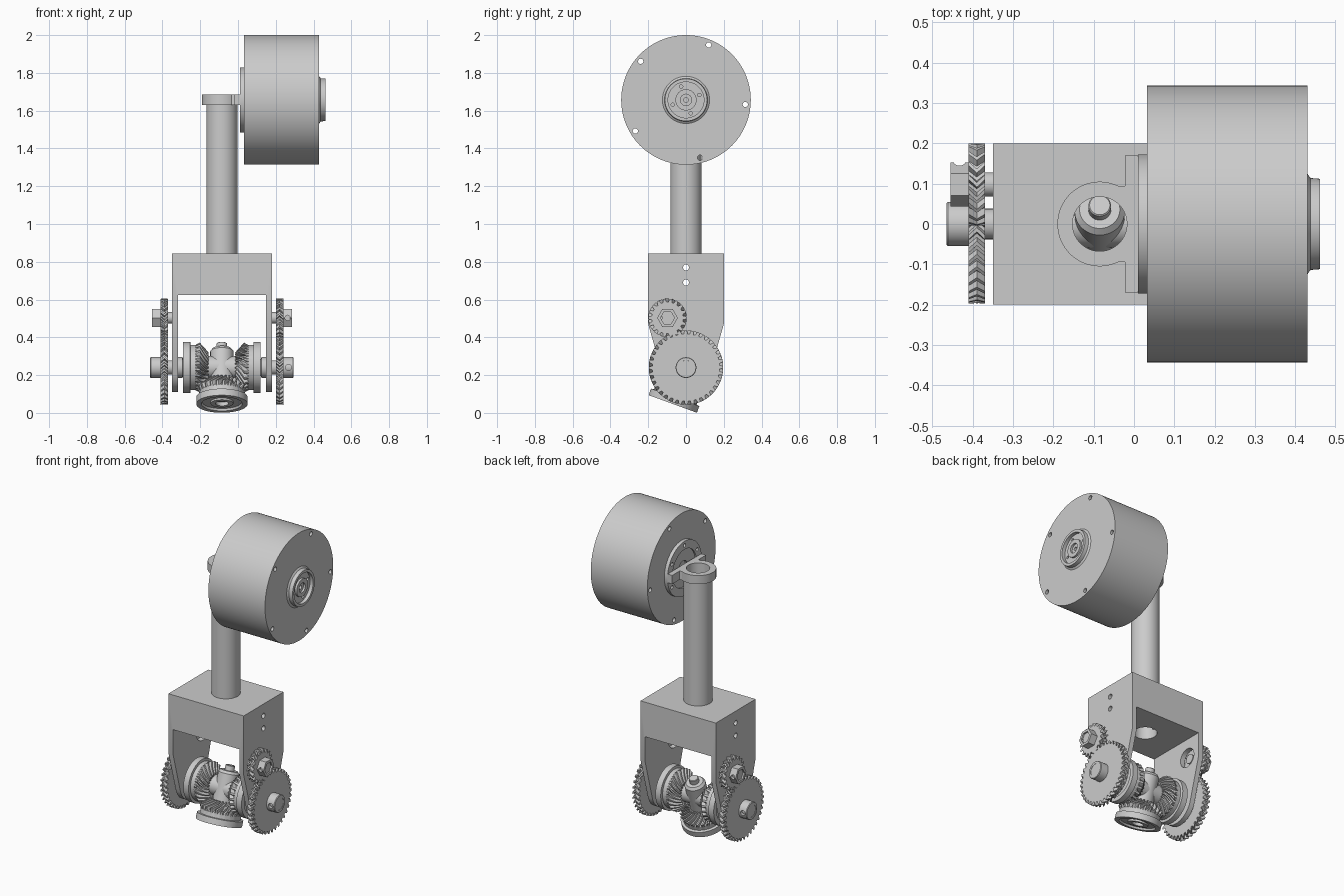
import bpy, bmesh
from math import cos, sin, pi, atan2, radians
from mathutils import Matrix, Vector

if "Cube" in bpy.data.objects:
    bpy.data.objects.remove(bpy.data.objects["Cube"])

CX, SZ = -0.085, 0.24          # centre line of the yoke, height of the gear shaft


def frame(o, z, x):
    """Matrix with local z and x along the given directions."""
    z, x = Vector(z).normalized(), Vector(x).normalized()
    m = Matrix((x, z.cross(x), z)).transposed().to_4x4()
    m.translation = o
    return m


def along_x(x=0, y=0, z=0):     # local x -> y, local y -> z, local z -> x
    return frame((x, y, z), (1, 0, 0), (0, 1, 0))


def finish(name, bm, m):
    bmesh.ops.recalc_face_normals(bm, faces=bm.faces)
    bm.transform(m)
    me = bpy.data.meshes.new(name)
    bm.to_mesh(me)
    bm.free()
    ob = bpy.data.objects.new(name, me)
    bpy.context.collection.objects.link(ob)
    return ob


def stack(name, loops, m, closed):
    """Skin a list of equal point loops; close into a tube or cap the ends."""
    bm = bmesh.new()
    vs = [[bm.verts.new(p) for p in lp] for lp in loops]
    n = len(vs[0])
    for a, b in zip(vs, vs[1:] + ([vs[0]] if closed else [])):
        for i in range(n):
            j = (i + 1) % n
            bm.faces.new((a[i], a[j], b[j], b[i]))
    if not closed:
        bm.faces.new(vs[0])
        bm.faces.new(vs[-1])
    return finish(name, bm, m)


def lathe(name, prof, m, closed=False, n=64):
    return stack(name, [[(r * cos(2 * pi * i / n), r * sin(2 * pi * i / n), h)
                         for i in range(n)] for r, h in prof], m, closed)


def gear(name, teeth, layers, m, phase=0.0):
    """layers: (root r, root h, tip r, tip h, twist), skinned as a closed tube."""
    loops = []
    for rr, rh, tr, th, tw in layers:
        lp = []
        for t in range(teeth):
            for f, tip in ((-0.66, 0), (-0.34, 0), (-0.16, 1), (0.16, 1)):
                a = phase + tw + 2 * pi * (t + f) / teeth
                r, h = (tr, th) if tip else (rr, rh)
                lp.append((r * cos(a), r * sin(a), h))
        loops.append(lp)
    return stack(name, loops, m, True)


def plain(r, h, tw=0.0):
    return (r, h, r, h, tw)


def prism(name, pts, m, h):
    return stack(name, [[(x, y, z) for x, y in pts] for z in (0, h)], m, False)


def cyl(name, r, a, b, m, n=48):
    return lathe(name, [(r, a), (r, b)], m, n=n)


def cut(ob, cutters):
    for c in cutters:
        c.hide_render = True
        md = ob.modifiers.new("cut", 'BOOLEAN')
        md.operation, md.solver, md.object = 'DIFFERENCE', 'EXACT', c
        bpy.context.view_layer.objects.active = ob
        bpy.ops.object.modifier_apply(modifier=md.name)
        bpy.data.objects.remove(c)
    return ob


# Drum with mounting plate (left) and bearing hub (right)
DZ = 1.657
drum = lathe("drum", [(.045, .036), (.045, .02), (.12, .02), (.12, .01), (.172, .01),
                      (.172, .032), (.343, .032), (.343, .43), (.125, .43), (.114, .438),
                      (.112, .462), (.095, .462), (.095, .44), (.056, .44), (.056, .453),
                      (.03, .453), (.03, .44), (.012, .44), (.012, .425)],
             along_x(0, 0, DZ), n=128)
holes = []
for count, rad, hole, a0, x0, x1 in ((5, .315, .014, 67.6, -.1, .6),
                                     (4, .075, .009, 20, .425, .6),
                                     (6, .146, .011, 30, -.1, .025)):
    for i in range(count):
        a = radians(a0) + 2 * pi * i / count
        holes.append(cyl("cutter", hole, x0, x1,
                         along_x(0, rad * cos(a), DZ + rad * sin(a)), 20))
cut(drum, holes)

# Hollow column and its clamp bracket
base = Matrix.Translation((CX, 0, 0))
lathe("column_tube", [(.083, .83), (.083, 1.675), (.068, 1.675), (.068, .83)], base, True)
arc = [(CX + .105 * cos(radians(a)), .105 * sin(radians(a))) for a in range(62, 299, 4)]
bracket = prism("clamp_bracket", arc + [(-.022, -.095), (-.022, -.17), (.012, -.17),
                                        (.012, .17), (-.022, .17), (-.022, .095)],
                Matrix.Translation((0, 0, 1.63)), .055)
cut(bracket, [cyl("cutter", .0675, 1.5, 1.8, base, 64)])

# Yoke: tapered side profile, cut out between the arms
PY, PZ = -.098, .503            # pinion centre on the right side
low = [(.13 * cos(radians(a)), SZ + .13 * sin(radians(a))) for a in range(-16, -165, -4)]
yoke = prism("yoke", [(-.2, .845), (.2, .845), (.2, .47)] + low + [(-.2, .47)],
             along_x(-.35), .53)
cut(yoke, [prism("cutter", [(-.5, 0), (.5, 0), (.5, .625), (-.5, .625)], along_x(-.318), .467),
           cyl("cutter", .068, .5, .9, base, 64),
           cyl("cutter", .016, -.5, .5, along_x(0, 0, .77), 24),
           cyl("cutter", .016, -.5, .5, along_x(0, 0, .69), 24),
           cyl("cutter", .06, .1, .3, along_x(0, PY, PZ)),
           cyl("cutter", .06, -.5, -.2, along_x(0, -PY, PZ))])


# Gears: side set built on the right, then turned half round for the left
def herringbone(name, teeth, root, tip, bore, m, phase, hand):
    tw = hand * 2 * pi / teeth * 0.55
    return gear(name, teeth, [plain(bore, .2, 0), (root, .2, tip, .2, 0),
                              (root, .22, tip, .22, tw), (root, .24, tip, .24, 0),
                              plain(bore, .24, 0)], m, phase)


def bevel(name, m):
    n, L = 24, []
    for i in range(6):
        t = i / 5
        L.append((.068 + .049 * t, .083 + .052 * t, .08 + .052 * t, .07 + .047 * t, .45 * t))
    L += [plain(r, h, .45) for r, h in ((.12, .14), (.12, .166), (.136, .168), (.136, .205),
                                        (.108, .205), (.104, .193), (.06, .193), (.06, .203),
                                        (.035, .203))]
    L += [plain(.035, .083)]
    return gear(name, n, L, m)


shaft = along_x(0, 0, SZ)
pin = along_x(0, PY, PZ)
hub_x = along_x(CX, 0, SZ)
ang = atan2(PZ - SZ, PY)
side = [
    herringbone("large_spur_gear", 36, .178, .197, .03, shaft, ang, 1),
    herringbone("pinion_gear", 18, .084, .102, .02, pin, ang + pi + pi / 18, -1),
    cut(lathe("large_gear_hub", [(.055, .24), (.055, .291), (.052, .295), (.038, .295),
                                 (.038, .285)], shaft),
        [cyl("cutter", .016, .03, .1, frame((.268, 0, SZ), (0, -1, 0), (1, 0, 0)), 20)]),
    cut(lathe("pinion_hex_hub", [(.055, .24), (.055, .285), (.037, .285), (.037, .275)],
              pin, n=6),
        [cyl("cutter", .014, .03, .1, frame((.263, PY, PZ), (0, -1, 0), (1, 0, 0)), 20)]),
    cyl("pinion_boss", .03, .165, .242, pin),
    cyl("drive_shaft", .038, .0, .293, shaft),
    lathe("shaft_washer", [(.045, .12), (.055, .125), (.055, .151)], shaft),
    bevel("side_bevel_gear", hub_x),
]
turn = base @ Matrix.Rotation(pi, 4, 'Z') @ base.inverted()
for ob in side:
    twin = ob.copy()
    twin.data = ob.data.copy()
    twin.data.transform(turn)
    twin.name = "left_" + ob.name
    ob.name = "right_" + ob.name
    bpy.context.collection.objects.link(twin)

# Tilted output gear and the cross-shaped carrier
up = Vector((0, .342, .94))
bevel("output_bevel_gear", frame((CX, 0, SZ), -up, (1, 0, 0)))
tilt = frame((CX, 0, SZ), up, (1, 0, 0))
cyl("carrier_cross_bar", .06, -.1, .1, hub_x)
lathe("carrier_post", [(.056, -.1), (.062, -.095), (.062, .09), (.05, .105)], tilt)
lathe("carrier_pin", [(.028, -.185), (.028, .133), (.025, .136)], tilt)

# Smooth round surfaces, keep edges sharp
bpy.ops.object.select_all(action='DESELECT')
for ob in bpy.context.scene.objects:
    ob.select_set(True)
bpy.context.view_layer.objects.active = drum
bpy.ops.object.shade_smooth_by_angle(angle=radians(30))
